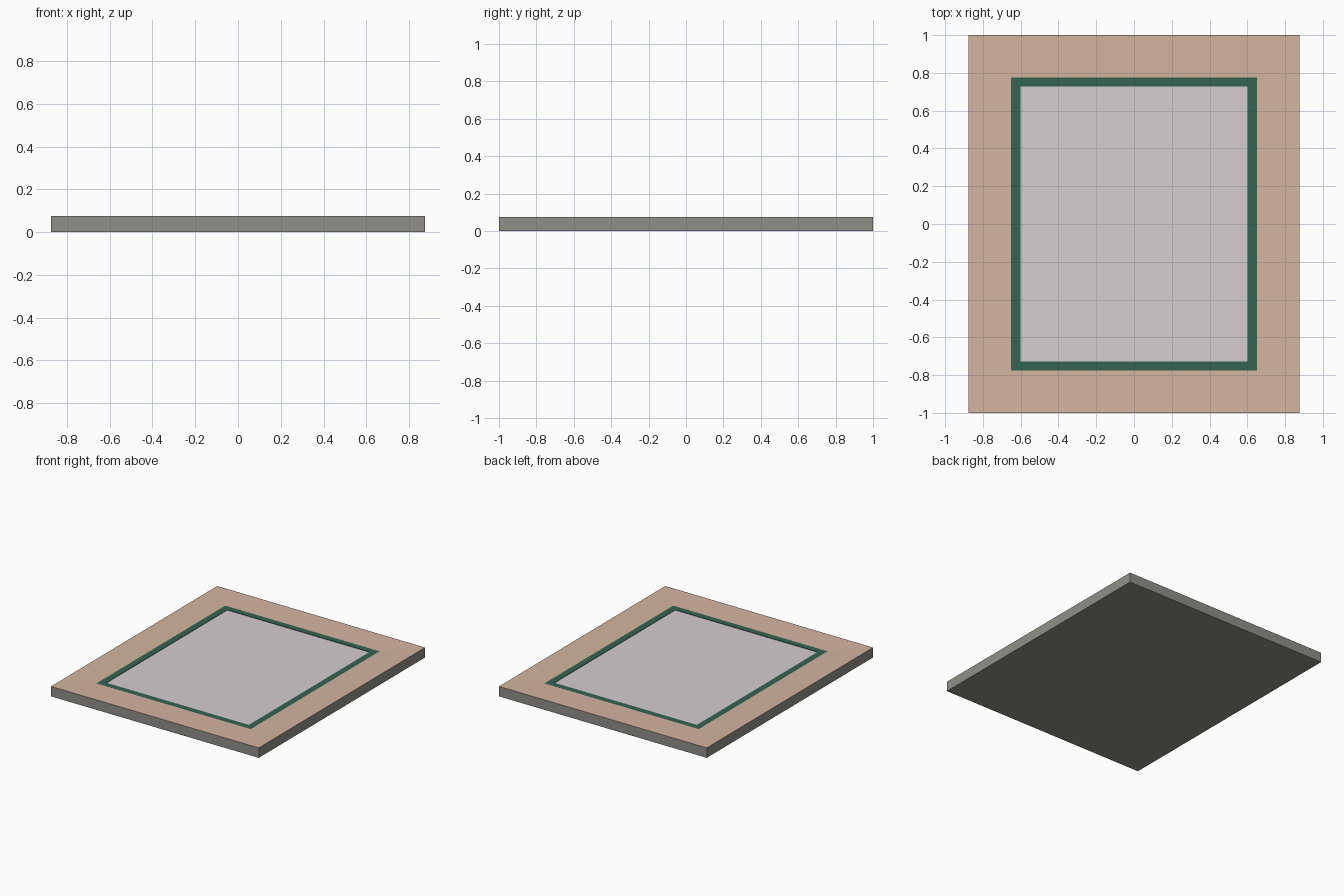
import bpy, bmesh

if "Cube" in bpy.data.objects:
    bpy.data.objects.remove(bpy.data.objects["Cube"])

W, D, H = 0.875, 1.0, 0.076      # outer half sizes and height
LX, LY = 0.65, 0.775             # liner outer half sizes
PX, PY = 0.60, 0.727             # panel half sizes
Z_IN, Z_PANEL = 0.073, 0.070


def material(name, rgb):
    m = bpy.data.materials.new(name)
    m.diffuse_color = (*rgb, 1)
    m.use_nodes = True
    m.node_tree.nodes["Principled BSDF"].inputs["Base Color"].default_value = m.diffuse_color
    return m


TAN = material("tan frame", (0.66, 0.46, 0.35))
GREEN = material("dark green", (0.035, 0.125, 0.085))
PALE = material("pale grey", (0.66, 0.61, 0.625))
GREY = material("stone grey", (0.28, 0.275, 0.25))


def rect(x, y, z):
    return [(-x, -y, z), (x, -y, z), (x, y, z), (-x, y, z)]


def make(name, faces, mat):
    """One object from separate flat polygons."""
    bm = bmesh.new()
    for f in faces:
        bm.faces.new([bm.verts.new(p) for p in f])
    me = bpy.data.meshes.new(name)
    bm.to_mesh(me)
    bm.free()
    me.materials.append(mat)
    bpy.context.collection.objects.link(bpy.data.objects.new(name, me))


def ring(a, b):
    """Four mitred strips between two rectangles, a below or outside b."""
    return [(a[i], a[(i + 1) % 4], b[(i + 1) % 4], b[i]) for i in range(4)]


# Base tray: outer walls and underside
make("base", ring(rect(W, D, 0), rect(W, D, H)) + [rect(W, D, 0)[::-1]], GREY)
# Mitred frame, dipping slightly inwards
make("frame", ring(rect(W, D, H), rect(LX, LY, Z_IN)), TAN)
# Liner strip with a small step down to the panel
make("liner", ring(rect(LX, LY, Z_IN), rect(PX, PY, Z_IN))
     + ring(rect(PX, PY, Z_IN), rect(PX, PY, Z_PANEL)), GREEN)
# Panel in four panes
panes = []
for x in (-PX, 0):
    for y in (-PY, 0):
        panes.append([(x, y, Z_PANEL), (x + PX, y, Z_PANEL),
                      (x + PX, y + PY, Z_PANEL), (x, y + PY, Z_PANEL)])
make("panel", panes, PALE)
